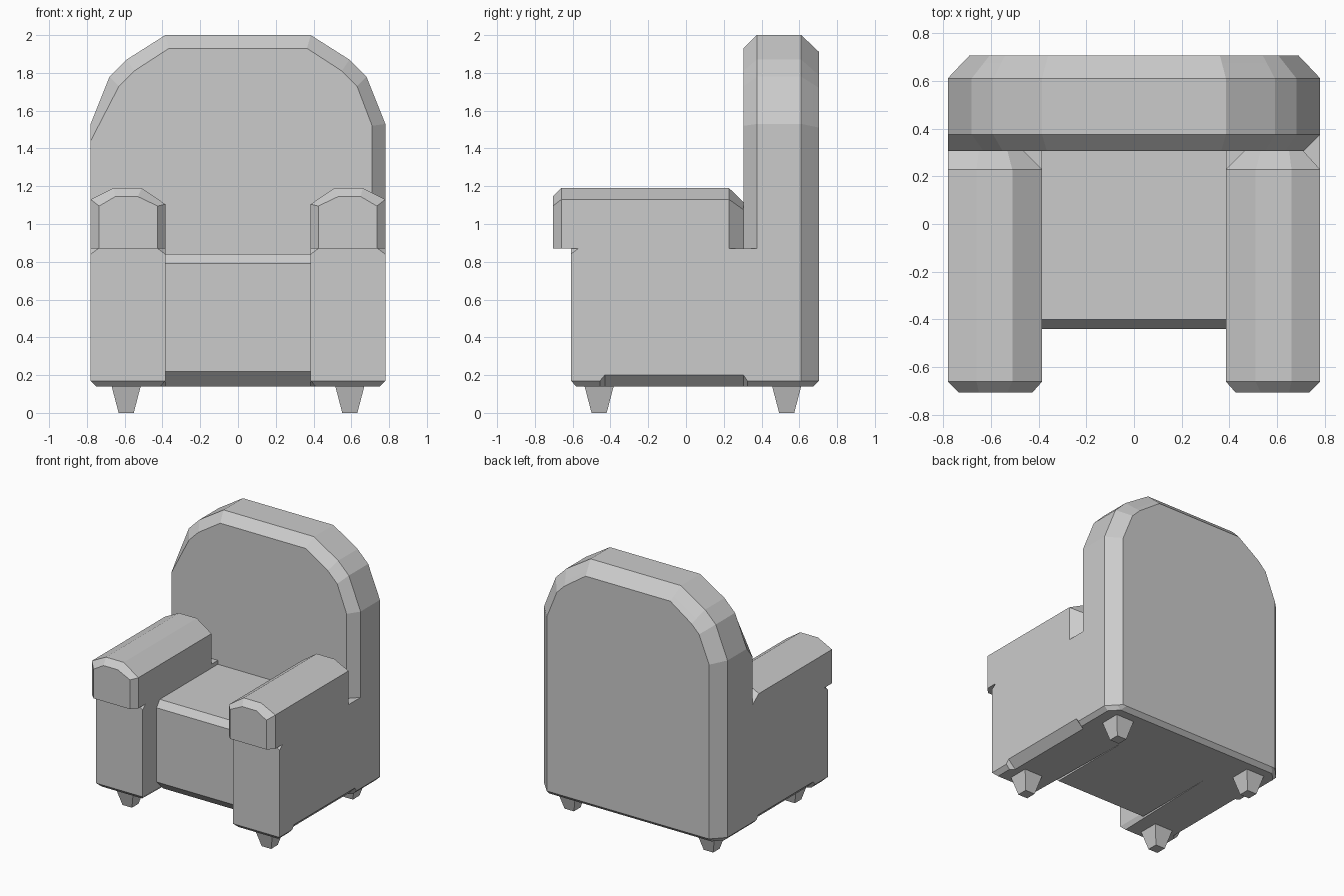
import bpy, bmesh

if "Cube" in bpy.data.objects:
    bpy.data.objects.remove(bpy.data.objects["Cube"])


def loft(name, rings):
    """Skin a list of equal-length rings of 3D points and cap both ends."""
    bm = bmesh.new()
    rows = [[bm.verts.new(p) for p in ring] for ring in rings]
    n = len(rows[0])
    for a, b in zip(rows, rows[1:]):
        for i in range(n):
            j = (i + 1) % n
            bm.faces.new((a[i], a[j], b[j], b[i]))
    bm.faces.new(rows[0])
    bm.faces.new(rows[-1])
    bmesh.ops.remove_doubles(bm, verts=bm.verts, dist=0.0005)
    bmesh.ops.recalc_face_normals(bm, faces=bm.faces)
    me = bpy.data.meshes.new(name)
    bm.to_mesh(me)
    bm.free()
    ob = bpy.data.objects.new(name, me)
    bpy.context.collection.objects.link(ob)
    return ob


def at_y(points, y):
    return [(x, y, z) for x, z in points]


# Backrest: arched outline, bevelled at front and back
def arch(half, foot):
    return foot + half + [(-x, z) for x, z in reversed(half)] + [(-x, z) for x, z in reversed(foot)]


outer = arch([(.78, 1.53), (.68, 1.78), (.59, 1.87), (.385, 2.0)], [(.75, .14), (.78, .17)])
rear = arch([(.69, 1.51), (.605, 1.72), (.54, 1.785), (.36, 1.91)], [(.66, .14), (.69, .17)])
front = arch([(.71, 1.52), (.63, 1.73), (.55, 1.81), (.365, 1.93)], [(.68, .14), (.71, .17)])
# the front bevel fades out on the left side
front[-3:] = [(-.78, 1.44), (-.78, .17), (-.75, .14)]
mid = [(a + (c - a) * .68, b + (d - b) * .68) for (a, b), (c, d) in zip(outer, rear)]
rear_lifted = [(x, max(z, .17)) for x, z in rear]
loft("backrest", [at_y(front, .305), at_y(outer, .375), at_y(outer, .61),
                  at_y(mid, .675), at_y(rear_lifted, .705)])

# Seat block with bevelled front edges
seat = [(-.44, .22), (-.44, .79), (-.40, .84), (.305, .84), (.305, .14), (-.36, .14)]
loft("seat", [[(x, y, z) for y, z in seat] for x in (-.385, .385)])

for side, s in (("left", -1), ("right", 1)):
    end = .375 if s > 0 else .305

    # Arm base: bottom chamfer, deeper in the middle, nicked upper front corners
    def ring(points):
        return [(s * x, y, z) for x, y, z in points]
    b, c = end - .05, end - .07
    bottom = [(.41, -.58, .14)] * 2 + [(.75, -.58, .14)] * 2 + [
        (.75, -.455, .14), (.72, -.43, .14), (.72, c, .14), (.75, b, .14), (.75, end, .14), (.385, end, .14)]
    lower = [(.385, -.61, .17)] * 2 + [(.78, -.61, .17)] * 2 + [
        (.78, -.455, .17), (.78, -.43, .20), (.78, c, .20), (.78, b, .17), (.78, end, .17), (.385, end, .17)]
    upper = [(x, y, .84) for x, y, z in lower]
    top = [(x, y, .87) for x, y, z in lower]
    top[:4] = [(.385, -.57, .87), (.425, -.61, .87), (.74, -.61, .87), (.78, -.57, .87)]
    loft(side + "_arm_base", [ring(r) for r in (bottom, lower, upper, top)])

    # Arm pad: six-sided section, tapered at both ends
    full = [(.385, .87), (.385, 1.105), (.51, 1.19), (.66, 1.19), (.78, 1.13), (.78, .87)]
    nose = [(.425, .87), (.425, 1.095), (.53, 1.145), (.65, 1.145), (.735, 1.095), (.735, .87)]
    out = .71 if s > 0 else .78
    tail = [(.46, .87), (.46, 1.06), (.53, 1.115), (.65, 1.115), (out, 1.075), (out, .87)]
    loft(side + "_arm_pad", [ring(at_y(p, y)) for p, y in
                             ((nose, -.705), (full, -.66), (full, .228), (tail, .305))])

    # Tapered square feet
    for pos, cy in (("front", -.46), ("back", .533)):
        loft(f"{pos}_{side}_foot", [[(s * .592 + dx * h, cy + dy * h, z)
                                     for dx, dy in ((-1, -1), (1, -1), (1, 1), (-1, 1))]
                                    for h, z in ((.04, 0), (.078, .145))])
